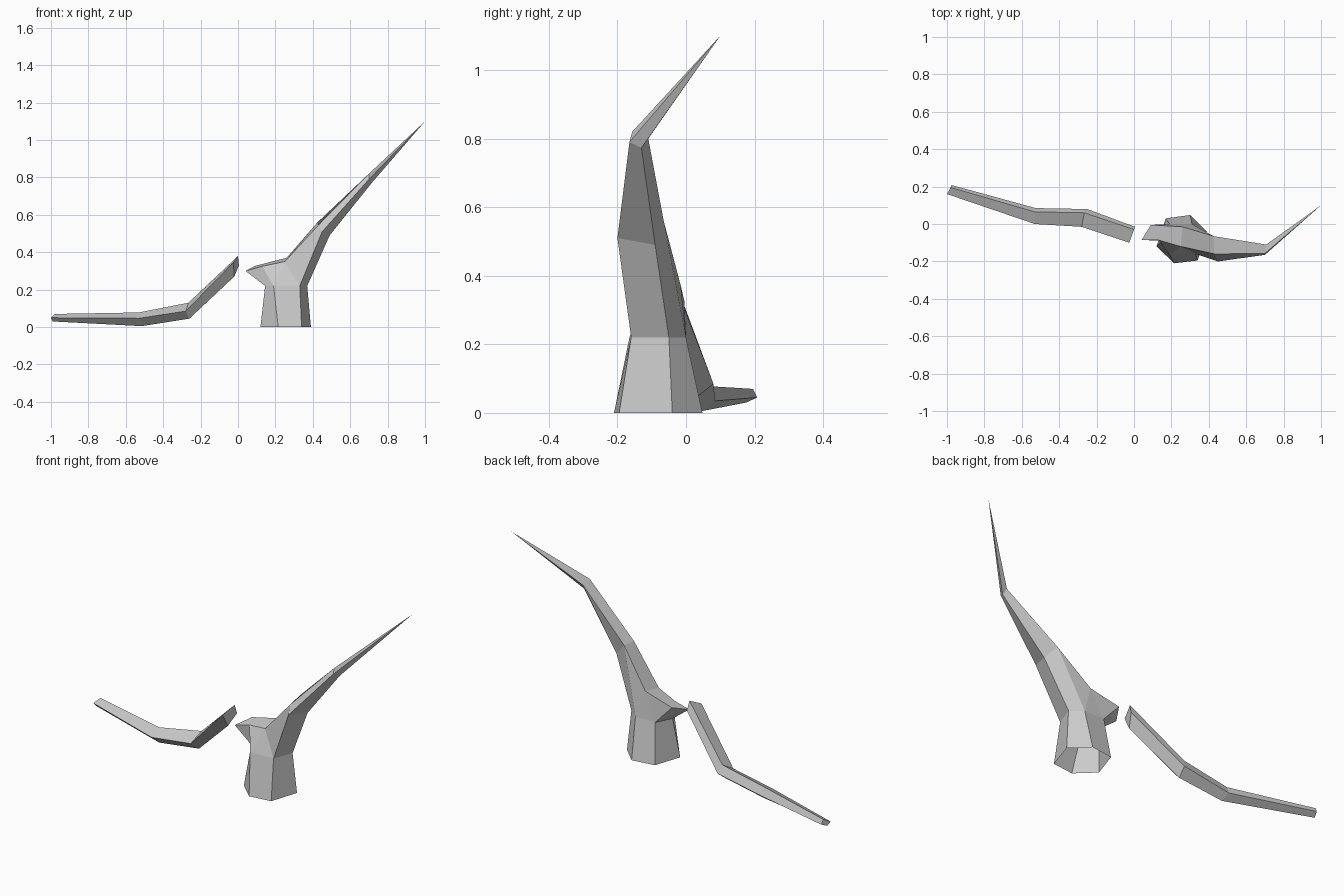
import bpy
import bmesh

cube = bpy.data.objects.get("Cube")
if cube:
    bpy.data.objects.remove(cube, do_unlink=True)

# Single plain grey for the dead wood
wood = bpy.data.materials.new("grey_wood")
wood.use_nodes = True
wood.diffuse_color = (0.6, 0.6, 0.6, 1)
wood.node_tree.nodes["Principled BSDF"].inputs["Base Color"].default_value = (0.6, 0.6, 0.6, 1)


def add_ring(bm, points):
    return [bm.verts.new(p) for p in points]


def bridge(bm, lower, upper):
    """Join two rings with the same number of corners."""
    n = len(lower)
    for i in range(n):
        j = (i + 1) % n
        bm.faces.new((lower[i], lower[j], upper[j], upper[i]))


def finish(bm, name):
    bmesh.ops.recalc_face_normals(bm, faces=bm.faces[:])
    mesh = bpy.data.meshes.new(name)
    bm.to_mesh(mesh)
    bm.free()
    mesh.materials.append(wood)
    obj = bpy.data.objects.new(name, mesh)
    bpy.context.collection.objects.link(obj)
    return obj


# Trunk: flared six-sided base, open underneath
bm = bmesh.new()
base_outline = [(.12, -.12), (.215, -.21), (.34, -.195), (.39, -.04), (.30, .048), (.17, .03)]
neck_outline = [(.145, -.09), (.19, -.165), (.33, -.16), (.37, -.05), (.31, 0), (.19, 0)]
base = add_ring(bm, [(x, y, 0) for x, y in base_outline])
neck = add_ring(bm, [(x, y, .22) for x, y in neck_outline])
bridge(bm, base, neck)
left, front_left, front_right, right, back_right, back_left = neck

# Long limb: two four-sided rings, then a point
elbow = add_ring(bm, [(.45, -.2, .51), (.49, -.09, .49), (.425, -.065, .56), (.43, -.16, .545)])
wrist = add_ring(bm, [(.70, -.165, .79), (.717, -.13, .773), (.707, -.11, .80), (.70, -.157, .82)])
tip = bm.verts.new((1, .10, 1.10))
bridge(bm, elbow, wrist)
for i in range(len(wrist)):
    bm.faces.new((wrist[i], wrist[(i + 1) % len(wrist)], tip))
elbow_front, elbow_right, elbow_back, elbow_top = elbow

# Fork and broken stub
fork_back, fork_front, stub_root = add_ring(
    bm, [(.26, -.015, .37), (.25, -.12, .35), (.13, -.085, .325)])
stub_tip, stub_back, stub_under = add_ring(
    bm, [(.04, -.085, .30), (.09, -.005, .327), (.10, -.04, .28)])
for corners in (
    (front_right, right, elbow_right, elbow_front),
    (right, back_right, elbow_back, elbow_right),
    (front_left, front_right, fork_front),
    (front_right, elbow_front, elbow_top, fork_front),
    (fork_front, elbow_top, elbow_back, fork_back),
    (back_right, fork_back, elbow_back),
    (back_right, back_left, fork_back),
    (front_left, fork_front, stub_root),
    (left, front_left, stub_root, stub_tip),
    (stub_root, fork_front, fork_back),
    (stub_root, fork_back, stub_back, stub_tip),
    (back_left, stub_back, fork_back),
    (back_left, left, stub_under),
    (left, stub_tip, stub_under),
    (back_left, stub_under, stub_back),
    (stub_tip, stub_back, stub_under),
):
    bm.faces.new(corners)
finish(bm, "tree_trunk")

# Fallen branch: four-sided rings (top, back, underside, front)
bm = bmesh.new()
sections = [
    [(0, -.03, .38), (.005, -.015, .33), (-.02, -.06, .27), (-.025, -.1, .345)],
    [(-.265, .06, .13), (-.25, .08, .085), (-.26, .03, .045), (-.28, -.015, .085)],
    [(-.53, .065, .078), (-.525, .085, .035), (-.515, .045, .005), (-.53, 0, .047)],
    [(-.98, .195, .07), (-.975, .208, .045), (-.99, .175, .03), (-1, .16, .05)],
]
rings = [add_ring(bm, s) for s in sections]
for lower, upper in zip(rings, rings[1:]):
    bridge(bm, lower, upper)
bm.faces.new(rings[0])
bm.faces.new(rings[-1])
finish(bm, "fallen_branch")
